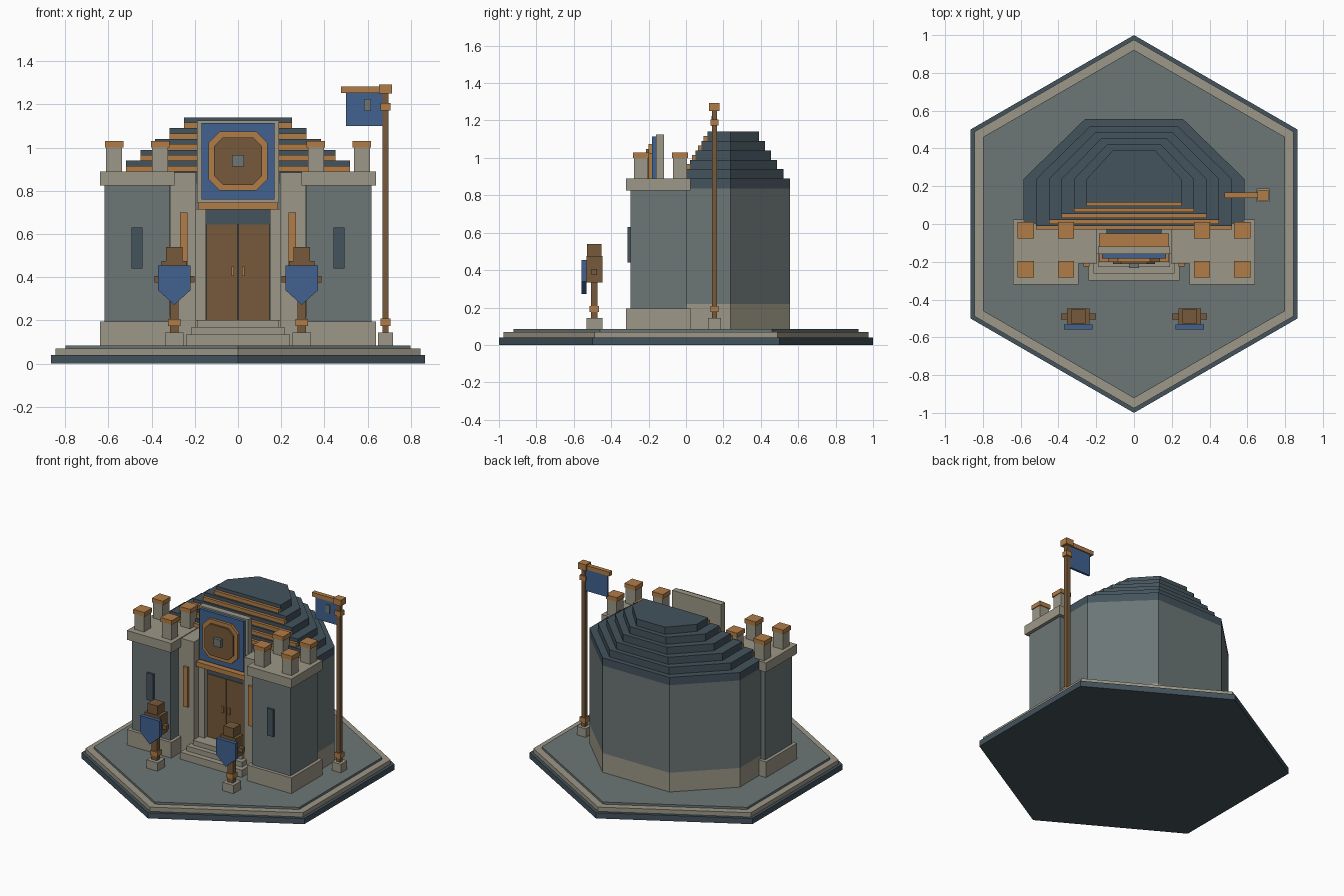
import bpy, bmesh, math

if "Cube" in bpy.data.objects:
    bpy.data.objects.remove(bpy.data.objects["Cube"])


def material(name, rgb):
    def lin(c):
        c /= 255
        return c / 12.92 if c <= 0.04045 else ((c + 0.055) / 1.055) ** 2.4
    m = bpy.data.materials.new(name)
    m.diffuse_color = (*[lin(c) for c in rgb], 1)
    m.use_nodes = True
    m.node_tree.nodes["Principled BSDF"].inputs["Base Color"].default_value = m.diffuse_color
    return m


SLATE = material("dark_slate", (68, 83, 92))
STONE = material("pale_stone", (156, 151, 135))
GREY = material("grey_stone", (108, 118, 118))
BLUE = material("blue_cloth", (65, 97, 144))
COPPER = material("copper", (176, 124, 70))
WOOD = material("brown_wood", (118, 90, 59))


def prism(name, mat, pts, lo, hi, axis="z"):
    """Extrude a 2D outline: (x, y) along z, or (x, z) along y."""
    bm = bmesh.new()
    place = (lambda p, t: (p[0], p[1], t)) if axis == "z" else (lambda p, t: (p[0], t, p[1]))
    a = [bm.verts.new(place(p, lo)) for p in pts]
    b = [bm.verts.new(place(p, hi)) for p in pts]
    bm.faces.new(a)
    bm.faces.new(b[::-1])
    for i in range(len(pts)):
        j = (i + 1) % len(pts)
        bm.faces.new((a[i], b[i], b[j], a[j]))
    bmesh.ops.recalc_face_normals(bm, faces=bm.faces)
    me = bpy.data.meshes.new(name)
    bm.to_mesh(me)
    bm.free()
    me.materials.append(mat)
    ob = bpy.data.objects.new(name, me)
    bpy.context.collection.objects.link(ob)
    return ob


def box(name, mat, x0, x1, y0, y1, z0, z1):
    return prism(name, mat, [(x0, y0), (x1, y0), (x1, y1), (x0, y1)], z0, z1)


def block(name, mat, x, y, w, d, z0, z1):
    return box(name, mat, x - w / 2, x + w / 2, y - d / 2, y + d / 2, z0, z1)


# Hexagonal base
def hexagon(r):
    return [(r * math.sin(i * math.pi / 3), r * math.cos(i * math.pi / 3)) for i in range(6)]


FLOOR = 0.085
prism("base_bottom", SLATE, hexagon(1.0), 0, 0.04)
prism("base_rim", STONE, hexagon(0.976), 0.04, 0.07)
prism("courtyard_floor", GREY, hexagon(0.922), 0.07, FLOOR)


# Hall with faceted back wall
def hall_outline(half, back_half, front, back):
    return [(-half, front), (half, front), (half, 0.238),
            (back_half, back), (-back_half, back), (-half, 0.238)]


wall = hall_outline(0.585, 0.26, 0.0, 0.555)
prism("hall_footing", STONE, wall, FLOOR, 0.22)
prism("hall_wall", GREY, wall, 0.22, 0.835)
prism("hall_eaves", SLATE, wall, 0.835, 0.89)

# Stepped roof with copper front trims
for i in range(5):
    half = 0.518 - 0.0668 * i
    front = -0.01 + 0.031 * i
    z = 0.89 + 0.05 * i
    prism("roof_tier", SLATE,
          hall_outline(half, half * 0.445, front, 0.52 - 0.0325 * i), z, z + 0.05)
    box("roof_trim", COPPER, -half, half, front - 0.02, front, z, z + 0.026)

for s in (-1, 1):
    # Front towers
    tx, ty = s * 0.467, -0.148
    block("tower_plinth", STONE, tx, ty, 0.345, 0.345, FLOOR, 0.195)
    block("tower_shaft", GREY, tx, ty, 0.30, 0.30, 0.195, 0.825)
    block("tower_cap", STONE, tx, ty, 0.345, 0.345, 0.825, 0.89)
    block("slit_window", SLATE, tx, -0.302, 0.05, 0.02, 0.44, 0.63)
    for dx in (-0.1065, 0.1065):
        for y in (-0.24, -0.033):
            block("merlon", STONE, tx + dx, y, 0.075, 0.075, 0.89, 1.0)
            block("merlon_cap", COPPER, tx + dx, y, 0.086, 0.086, 1.0, 1.03)

    # Entrance pillars
    block("entrance_pillar", STONE, s * 0.255, -0.105, 0.12, 0.21, FLOOR, 0.885)
    block("door_jamb", STONE, s * 0.172, -0.08, 0.046, 0.16, 0.2, 0.715)
    block("pillar_strip", COPPER, s * 0.251, -0.217, 0.033, 0.018, 0.42, 0.70)

    # Door leaves
    block("door_leaf", WOOD, s * 0.0745, -0.115, 0.145, 0.03, 0.2, 0.645)
    block("door_handle", COPPER, s * 0.025, -0.135, 0.012, 0.014, 0.405, 0.45)

    # Training dummies
    x, y = s * 0.295, -0.49
    block("dummy_base", STONE, x, y, 0.085, 0.085, FLOOR, 0.143)
    block("dummy_post", WOOD, x, y, 0.04, 0.036, 0.143, 0.335)
    block("dummy_collar", COPPER, x, y, 0.056, 0.05, 0.175, 0.207)
    block("dummy_body", WOOD, x, y, 0.12, 0.085, 0.335, 0.475)
    block("dummy_head", WOOD, x, y, 0.078, 0.076, 0.475, 0.54)
    block("dummy_arms", WOOD, x, y, 0.185, 0.03, 0.375, 0.405)
    prism("dummy_shield", BLUE,
          [(x - 0.075, 0.455), (x + 0.075, 0.455), (x + 0.075, 0.34),
           (x, 0.272), (x - 0.075, 0.34)], -0.558, -0.532, "y")

# Entrance steps
for half, front, top in ((0.24, -0.30, 0.135), (0.215, -0.262, 0.17), (0.19, -0.228, 0.203)):
    box("entrance_step", STONE, -half, half, front, 0, FLOOR, top)

# Door surround
box("door_backing", SLATE, -0.15, 0.15, -0.1, 0, 0.2, 0.715)
box("door_lintel", SLATE, -0.15, 0.15, -0.125, -0.05, 0.645, 0.715)
box("entrance_beam", COPPER, -0.186, 0.186, -0.2, -0.05, 0.713, 0.746)

# Sign above the door
box("sign_frame", STONE, -0.19, 0.19, -0.16, -0.118, 0.746, 1.125)
box("sign_panel", BLUE, -0.17, 0.17, -0.182, -0.16, 0.76, 1.115)


def octagon(r, cut, cz=0.938):
    c = r - cut
    return [(px, cz + pz) for px, pz in
            ((-c, -r), (c, -r), (r, -c), (r, c), (c, r), (-c, r), (-r, c), (-r, -c))]


prism("sign_ring", COPPER, octagon(0.137, 0.052), -0.2, -0.182, "y")
prism("sign_disc", WOOD, octagon(0.11, 0.04), -0.213, -0.2, "y")
block("sign_boss", GREY, 0, -0.223, 0.054, 0.022, 0.912, 0.966)

# Flagpole with hanging banner
px, py = 0.683, 0.152
block("flagpole_base", STONE, px, py, 0.07, 0.07, FLOOR, 0.145)
block("flagpole", WOOD, px, py, 0.028, 0.028, 0.145, 1.25)
for z in (0.175, 1.172):
    block("flagpole_collar", COPPER, px, py, 0.046, 0.042, z, z + 0.034)
block("flagpole_finial", COPPER, px, py, 0.06, 0.056, 1.25, 1.293)
box("banner_arm", COPPER, 0.478, px, 0.137, 0.167, 1.254, 1.283)
box("banner", BLUE, 0.5, 0.692, 0.144, 0.16, 1.1, 1.254)
block("banner_emblem", GREY, 0.6, 0.141, 0.032, 0.008, 1.17, 1.225)
